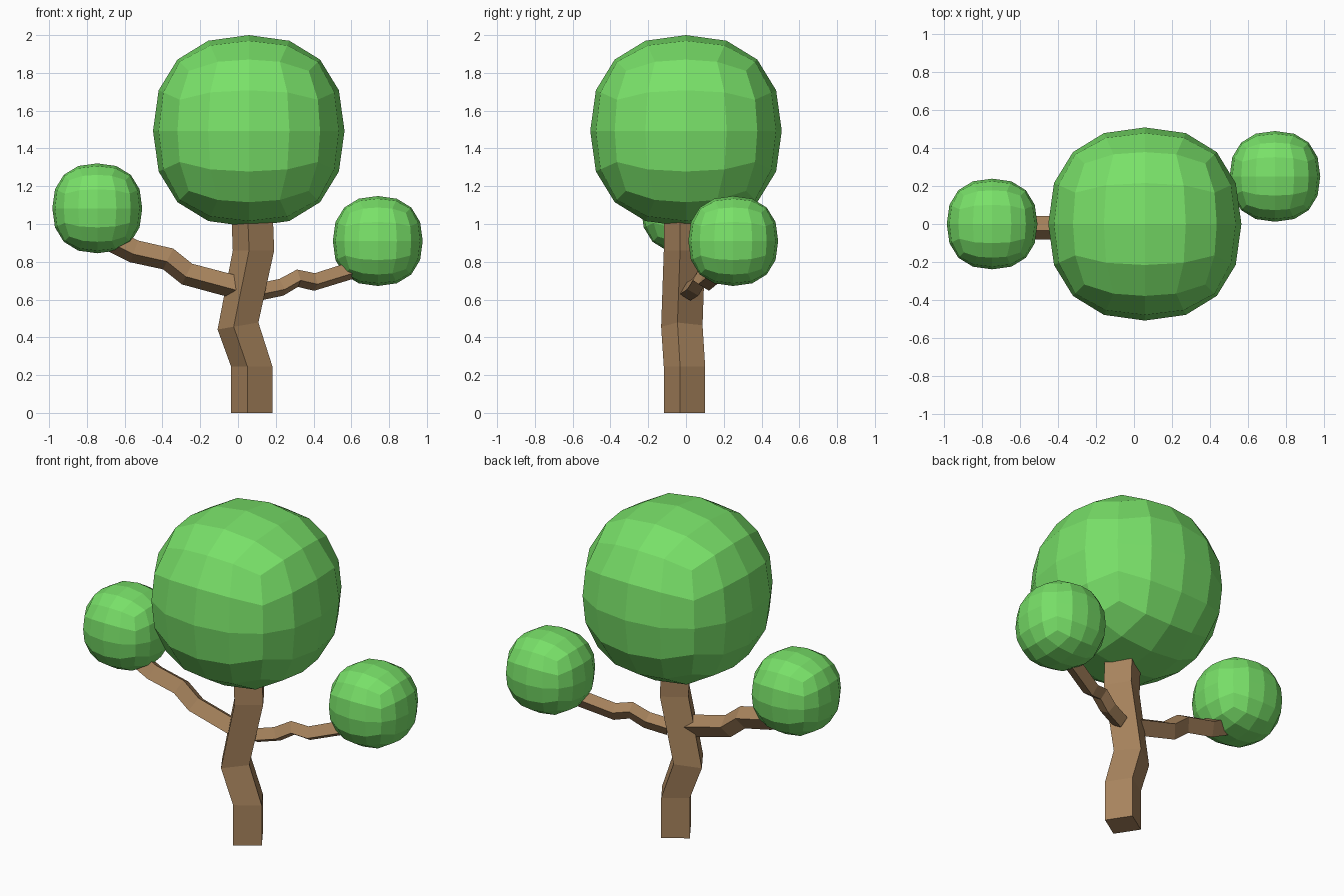
import bpy, bmesh, math
from mathutils import Vector

old = bpy.data.objects.get("Cube")
if old:
    bpy.data.objects.remove(old, do_unlink=True)


def material(name, colour):
    mat = bpy.data.materials.new(name)
    mat.use_nodes = True
    mat.diffuse_color = (*colour, 1)
    mat.node_tree.nodes["Principled BSDF"].inputs["Base Color"].default_value = (*colour, 1)
    return mat


leaf = material("leaf green", (0.19, 0.75, 0.14))
bark = material("bark brown", (0.39, 0.23, 0.11))


def add_object(name, bm, mat):
    mesh = bpy.data.meshes.new(name)
    bm.to_mesh(mesh)
    bm.free()
    mesh.materials.append(mat)
    obj = bpy.data.objects.new(name, mesh)
    bpy.context.collection.objects.link(obj)
    return obj


def square_limb(name, path, radius, turn, reference, normals=None):
    """Loft a square section along a path, mitred at each bend."""
    pts = [Vector(p) for p in path]
    bm = bmesh.new()
    rings = []
    for i, p in enumerate(pts):
        if normals:
            axis = Vector(normals[i]).normalized()
        else:
            steps = [pts[j + 1] - pts[j] for j in (i - 1, i) if 0 <= j < len(pts) - 1]
            axis = sum((s.normalized() for s in steps), Vector()).normalized()
        ref = Vector(reference)
        v = (ref - axis * ref.dot(axis)).normalized()
        u = v.cross(axis)
        ring = []
        for k in range(4):
            a = math.radians(turn + 90 * k)
            ring.append(bm.verts.new(p + radius * (u * math.cos(a) + v * math.sin(a))))
        rings.append(ring)
    for low, high in zip(rings, rings[1:]):
        for k in range(4):
            n = (k + 1) % 4
            bm.faces.new((low[k], low[n], high[n], high[k]))
    bm.faces.new(rings[0])
    bm.faces.new(rings[-1])
    bmesh.ops.recalc_face_normals(bm, faces=bm.faces)
    add_object(name, bm, bark)


def crown(name, centre, radius, power=2.35):
    """Gridded cube inflated to a slightly boxy ball, left flat shaded."""
    bm = bmesh.new()
    bmesh.ops.create_cube(bm, size=2)
    bmesh.ops.subdivide_edges(bm, edges=bm.edges[:], cuts=3, use_grid_fill=True)
    for vert in bm.verts:
        spread = Vector([math.copysign(abs(c) ** 1.15, c) for c in vert.co])
        vert.co = spread * radius / sum(abs(c) ** power for c in spread) ** (1 / power)
    add_object(name, bm, leaf).location = centre


# Trunk
up = (0, 0, 1)
square_limb("trunk",
            [(0.073, -0.008, 0), (0.073, -0.008, 0.245), (0, -0.022, 0.46),
             (0.082, -0.008, 0.86), (0.075, -0.008, 1.04)],
            0.112, -12, (0, 1, 0), [up, up, (-0.17, 0, 1), up, up])

# Branches
square_limb("right_branch",
            [(0.03, -0.02, 0.655), (-0.27, -0.02, 0.735), (-0.37, -0.02, 0.815),
             (-0.55, -0.02, 0.855), (-0.66, -0.02, 0.91)],
            0.063, -14, up)
square_limb("left_branch",
            [(0.11, 0.01, 0.64), (0.23, 0.05, 0.665), (0.315, 0.08, 0.713),
             (0.405, 0.11, 0.693), (0.62, 0.19, 0.76)],
            0.048, 14, up)

# Leaf crowns
crown("main_crown", (0.057, 0, 1.493), 0.507)
crown("right_crown", (-0.745, 0, 1.083), 0.238)
crown("left_crown", (0.74, 0.25, 0.91), 0.238)
